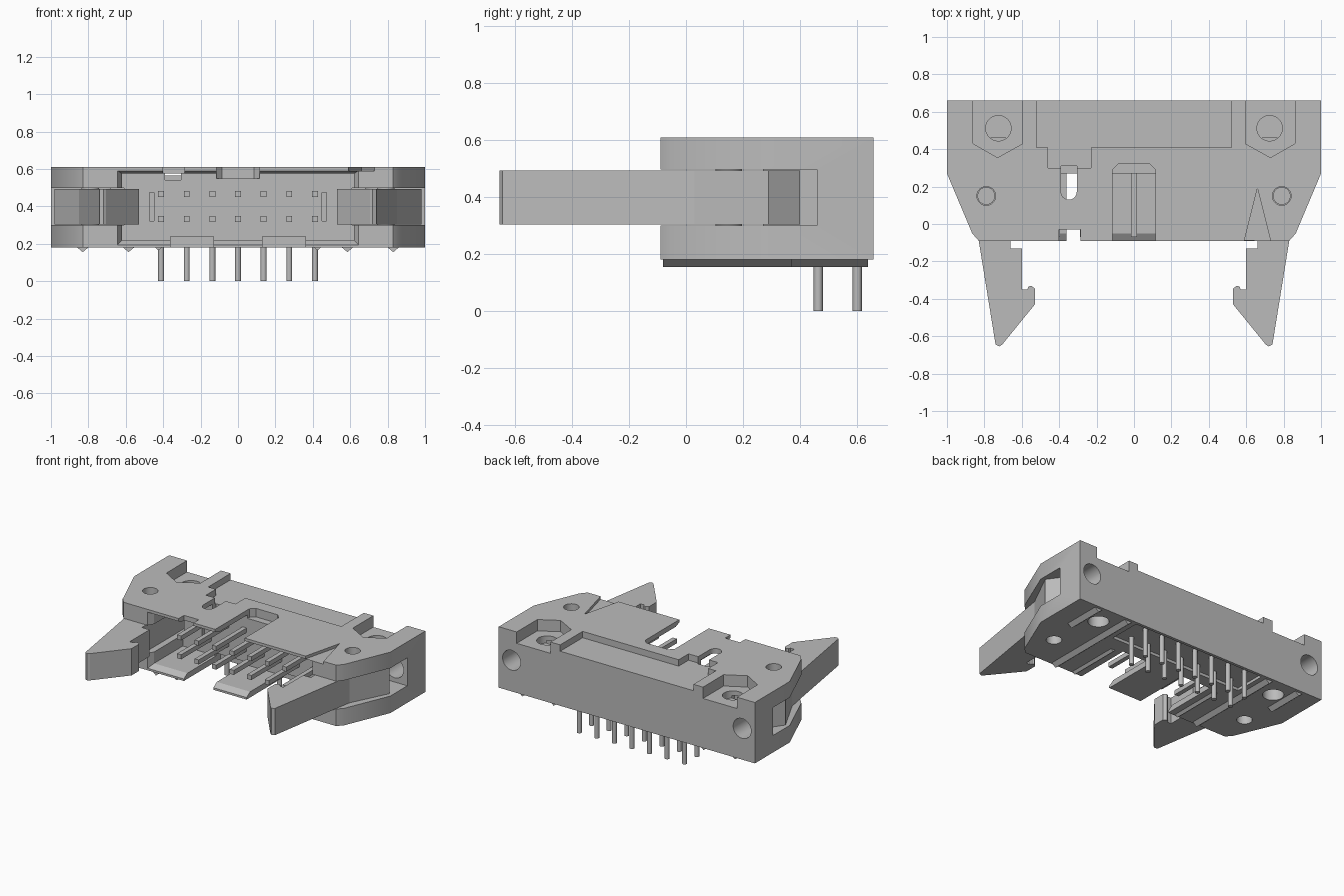
import bpy, bmesh
from math import pi
from mathutils import Matrix, Vector

old = bpy.data.objects.get("Cube")
if old:
    bpy.data.objects.remove(old, do_unlink=True)

grey = bpy.data.materials.new("plain grey")
grey.use_nodes = True
grey.diffuse_color = (0.5, 0.5, 0.5, 1)
grey.node_tree.nodes["Principled BSDF"].inputs["Base Color"].default_value = (0.5, 0.5, 0.5, 1)


def finish(name, bm):
    bmesh.ops.recalc_face_normals(bm, faces=bm.faces)
    mesh = bpy.data.meshes.new(name)
    bm.to_mesh(mesh)
    bm.free()
    mesh.materials.append(grey)
    ob = bpy.data.objects.new(name, mesh)
    bpy.context.collection.objects.link(ob)
    return ob


def loft(name, a, b):
    """Closed solid between two matching rings."""
    bm = bmesh.new()
    ra = [bm.verts.new(p) for p in a]
    rb = [bm.verts.new(p) for p in b]
    bm.faces.new(ra)
    bm.faces.new(rb)
    n = len(ra)
    for i in range(n):
        j = (i + 1) % n
        bm.faces.new((ra[i], ra[j], rb[j], rb[i]))
    return finish(name, bm)


def prism(name, pts, z0, z1, side=1):
    return loft(name, [(x * side, y, z0) for x, y in pts],
                [(x * side, y, z1) for x, y in pts])


def box(name, x0, x1, y0, y1, z0, z1):
    return prism(name, [(x0, y0), (x1, y0), (x1, y1), (x0, y1)], z0, z1)


def cylinder(name, start, end, r, n=32):
    a, b = Vector(start), Vector(end)
    d = b - a
    bm = bmesh.new()
    m = Matrix.Translation((a + b) / 2) @ d.to_track_quat('Z', 'Y').to_matrix().to_4x4()
    bmesh.ops.create_cone(bm, cap_ends=True, segments=n, radius1=r, radius2=r,
                          depth=d.length, matrix=m)
    return finish(name, bm)


def rect(y, w, z0, z1):
    return [(-w, y, z0), (w, y, z0), (w, y, z1), (-w, y, z1)]


def activate(ob):
    bpy.ops.object.select_all(action='DESELECT')
    ob.select_set(True)
    bpy.context.view_layer.objects.active = ob


def cut(ob, cutter):
    activate(ob)
    mod = ob.modifiers.new("cut", 'BOOLEAN')
    mod.operation = 'DIFFERENCE'
    mod.solver = 'EXACT'
    mod.object = cutter
    bpy.ops.object.modifier_apply(modifier=mod.name)
    bpy.data.objects.remove(cutter, do_unlink=True)


# Housing with slanted front corners
half = [(1, 0.66), (1, 0.27), (0.865, -0.05), (0.83, -0.09)]
housing = prism("housing", half + [(-x, y) for x, y in reversed(half)], 0.18, 0.61)

# Mating cavity with bevelled mouth
cut(housing, loft("mouth_cutter", rect(-0.1, 0.65, 0.188, 0.594), rect(-0.05, 0.62, 0.22, 0.575)))
cut(housing, box("cavity_cutter", -0.62, 0.62, -0.06, 0.27, 0.22, 0.575))

# Roof: polarising keyway, rear panel, keyhole and small front notch
key = [(-0.115, -0.2), (0.115, -0.2), (0.115, 0.29), (0.085, 0.32), (-0.085, 0.32), (-0.115, 0.29)]
cut(housing, prism("keyway_cutter", key, 0.55, 0.7))
cut(housing, box("panel_cutter", -0.52, 0.52, 0.41, 0.8, 0.565, 0.7))
cut(housing, box("window_cutter", -0.46, -0.23, 0.3, 0.42, 0.565, 0.7))
cut(housing, box("stem_cutter", -0.39, -0.305, 0.17, 0.31, 0.54, 0.7))
cut(housing, cylinder("stem_end_cutter", (-0.348, 0.172, 0.54), (-0.348, 0.172, 0.7), 0.042))
cut(housing, box("notch_cutter", -0.4, -0.285, -0.2, -0.03, 0.54, 0.7))

# First-contact arrow
cut(housing, prism("arrow_cutter", [(0.59, -0.09), (0.585, -0.12), (0.735, -0.12),
                                    (0.73, -0.09), (0.66, 0.19)], 0.59, 0.7))

# Underside recess around the contact tails
cut(housing, box("tail_recess_cutter", -0.52, 0.52, 0.41, 0.64, 0.1, 0.2))

for s in (-1, 1):
    # Floor slots
    x0, x1 = sorted((0.13 * s, 0.36 * s))
    cut(housing, box("floor_slot_cutter", x0, x1, -0.2, 0.32, 0.1, 0.24))
    # Latch channel and thin ejector slot
    cut(housing, prism("channel_cutter", [(0.61, -0.2), (1.2, -0.2), (1.2, 0.46), (0.61, 0.46)],
                       0.3, 0.497, s))
    x0, x1 = sorted((0.45 * s, 0.472 * s))
    cut(housing, box("ejector_cutter", x0, x1, 0.2, 0.4, 0.322, 0.475))
    # Mounting pocket, mounting holes, rear hole and pivot hole
    pocket = [(0.595, 0.8), (0.595, 0.43), (0.73, 0.355), (0.86, 0.43), (0.86, 0.8)]
    cut(housing, prism("pocket_cutter", pocket, 0.53, 0.7, s))
    for z0, z1 in ((0.1, 0.26), (0.48, 0.7)):
        cut(housing, cylinder("mount_hole_cutter", (0.725 * s, 0.512, z0), (0.725 * s, 0.512, z1), 0.068))
    cut(housing, cylinder("rear_hole_cutter", (0.9 * s, 0.42, 0.4), (0.9 * s, 0.8, 0.4), 0.07))
    cut(housing, cylinder("pivot_hole_cutter", (0.79 * s, 0.15, 0.1), (0.79 * s, 0.15, 0.7), 0.05))

activate(housing)
bpy.ops.object.shade_smooth_by_angle(angle=pi / 6)

# Latches, their pivots and the ribs under the housing
latch_profile = [(0.66, 0.4), (0.66, -0.13), (0.6, -0.13), (0.6, -0.35), (0.57, -0.35),
                 (0.565, -0.335), (0.55, -0.33), (0.53, -0.345), (0.53, -0.43),
                 (0.705, -0.645), (0.72, -0.655), (0.74, -0.645), (0.83, -0.09),
                 (0.85, 0.03), (0.98, 0.29), (0.9, 0.4)]
for s, side in ((1, "left"), (-1, "right")):
    prism(side + "_latch", latch_profile, 0.304, 0.493, s)
    pivot = cylinder(side + "_pivot", (0.79 * s, 0.15, 0.275), (0.79 * s, 0.15, 0.525), 0.047)
    activate(pivot)
    bpy.ops.object.shade_smooth_by_angle(angle=pi / 6)
    for x, y0, y1, w, h in ((0.585, -0.08, 0.64, 0.032, 0.027),
                            (0.83, 0.37, 0.64, 0.032, 0.027),
                            (0.425, -0.08, 0.3, 0.02, 0.018)):
        tri = [((x - w) * s, 0.182), (x * s, 0.182 - h), ((x + w) * s, 0.182)]
        loft(side + "_rib", [(a, y0, z) for a, z in tri], [(a, y1, z) for a, z in tri])

# Two rows of bent contacts
for row, z, bend in (("upper", 0.465, 0.602), ("lower", 0.332, 0.465)):
    for i in range(7):
        x = (i - 3) * 0.137
        box(row + "_contact", x - 0.016, x + 0.016, -0.07, bend, z - 0.016, z + 0.016)
        tail = cylinder(row + "_tail", (x, bend, 0), (x, bend, z), 0.016, 16)
        activate(tail)
        bpy.ops.object.shade_smooth_by_angle(angle=pi / 6)
